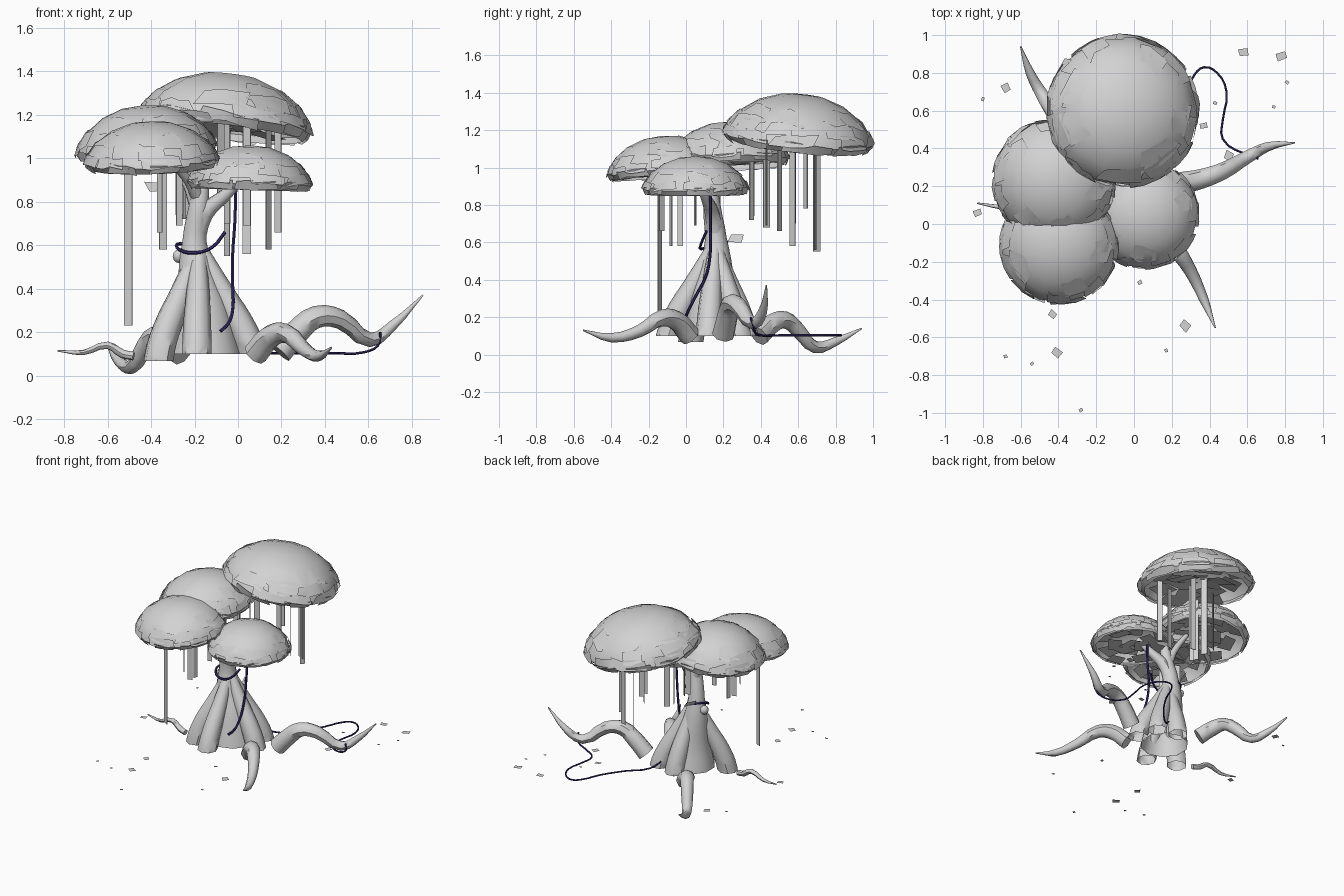
import bpy, bmesh, math, random
from mathutils import Vector, Matrix

random.seed(4)


def material(name, col):
    m = bpy.data.materials.new(name)
    m.diffuse_color = (*col, 1)
    return m


GREY = material("pale_grey", (0.65, 0.65, 0.65))
PURPLE = material("dark_purple", (0.04, 0.025, 0.15))


def finish(ob, mat, smooth=True):
    ob.data.materials.clear()
    ob.data.materials.append(mat)
    bpy.ops.object.select_all(action='DESELECT')
    ob.select_set(True)
    bpy.context.view_layer.objects.active = ob
    if smooth:
        bpy.ops.object.shade_smooth_by_angle(angle=math.radians(45))


def from_bmesh(name, bm, mat, smooth=True):
    me = bpy.data.meshes.new(name)
    bm.to_mesh(me)
    bm.free()
    ob = bpy.data.objects.new(name, me)
    bpy.context.collection.objects.link(ob)
    finish(ob, mat, smooth)
    return ob


def tube(name, pts, radii, mat=GREY, sides=2, steps=3, cut_z=None):
    """Smooth tapered tube through the given points, optionally cut flat and open at the foot."""
    cu = bpy.data.curves.new(name, 'CURVE')
    cu.dimensions = '3D'
    cu.bevel_depth = 1.0
    cu.bevel_resolution = sides
    cu.resolution_u = steps
    cu.use_fill_caps = True
    sp = cu.splines.new('BEZIER')
    sp.bezier_points.add(len(pts) - 1)
    for i, (b, p) in enumerate(zip(sp.bezier_points, pts)):
        b.co = p
        b.handle_left_type = b.handle_right_type = 'AUTO'
        b.radius = radii[i] if isinstance(radii, (list, tuple)) else radii
    ob = bpy.data.objects.new(name, cu)
    bpy.context.collection.objects.link(ob)
    bpy.ops.object.select_all(action='DESELECT')
    ob.select_set(True)
    bpy.context.view_layer.objects.active = ob
    bpy.ops.object.convert(target='MESH')
    ob = bpy.context.view_layer.objects.active
    if cut_z is not None:
        bm = bmesh.new()
        bm.from_mesh(ob.data)
        bmesh.ops.remove_doubles(bm, verts=bm.verts, dist=0.0001)
        bmesh.ops.bisect_plane(bm, geom=bm.verts[:] + bm.edges[:] + bm.faces[:],
                               plane_co=(0, 0, cut_z), plane_no=(0, 0, -1), clear_outer=True)
        bm.to_mesh(ob.data)
        bm.free()
    finish(ob, mat)


def plate(bm, mat4, w, h, jitter=0.25):
    """Irregular four-cornered flat leaf."""
    vs = []
    for sx, sy in ((-1, -1), (1, -1), (1, 1), (-1, 1)):
        k, j = random.uniform(1 - jitter, 1.1), random.uniform(1 - jitter, 1.1)
        vs.append(bm.verts.new(mat4 @ Vector((sx * w * k / 2, sy * h * j / 2, 0))))
    bm.faces.new(vs)


# Leafy domes: shell wrapped in ragged leaf plates, with flakes beneath
PROFILE = [(0, 1), (0.3, 0.96), (0.58, 0.81), (0.8, 0.58), (0.92, 0.33), (0.96, 0.15), (0.88, 0.02)]


def canopy(name, cx, cy, r, z0, h, tilt_x, tilt_y):
    bm = bmesh.new()
    n = 13

    def surf(a, s, push=1.0):
        i = min(int(s), 5)
        (r0, h0), (r1, h1) = PROFILE[i], PROFILE[i + 1]
        rr, hh = r0 + (r1 - r0) * (s - i), h0 + (h1 - h0) * (s - i)
        return bm.verts.new((rr * r * math.cos(a) * push, rr * r * math.sin(a) * push, hh * h + push * 0.01 - 0.01))

    rings = [[surf(0, 0)]] + [[surf(2 * math.pi * i / n, s) for i in range(n)] for s in range(1, 7)]
    for i in range(n):
        j = (i + 1) % n
        bm.faces.new((rings[0][0], rings[1][i], rings[1][j]))
        for lo, hi in zip(rings[2:], rings[1:]):
            bm.faces.new((hi[i], lo[i], lo[j], hi[j]))
    # leaf plates wrap along the slope, densest near the rim
    for s, count, push in ((2.6, 5, 1.015), (3.5, 7, 1.02), (4.4, 9, 1.03), (5.2, 9, 1.035)):
        for k in range(count):
            a = 2 * math.pi * (k + random.uniform(-0.3, 0.3)) / count
            half = random.uniform(0.2, 0.34)
            skew = random.uniform(-0.25, 0.25)
            top, bot = [], []
            for u in (-1, -0.3, 0.4, 1):
                b = a + u * half
                top.append(surf(b + random.uniform(-.04, .04), s - random.uniform(0.4, 0.7) + u * skew, push))
                bot.append(surf(b + random.uniform(-.08, .08), s + random.uniform(0.4, 0.9) + u * skew, push + 0.01))
            for i in range(3):
                bm.faces.new((top[i], bot[i], bot[i + 1], top[i + 1]))
    # overlapping flakes under the dome
    for k in range(16):
        a = k * 2.4
        d = 0.74 * r * math.sqrt((k + 0.5) / 16)
        m = (Matrix.Translation((d * math.cos(a), d * math.sin(a), h * random.uniform(0.06, 0.32)))
             @ Matrix.Rotation(a, 4, 'Z') @ Matrix.Rotation(random.uniform(0.0, 0.3), 4, 'Y')
             @ Matrix.Rotation(math.pi, 4, 'X'))
        plate(bm, m, 0.36 * r, 0.5 * r, 0.35)
    m = Matrix.Translation((cx, cy, z0)) @ Matrix.Rotation(tilt_x, 4, 'X') @ Matrix.Rotation(tilt_y, 4, 'Y')
    bm.transform(m)
    from_bmesh(name, bm, GREY)


canopy("canopy_top", -0.065, 0.595, 0.415, 1.115, 0.277, -0.10, 0.12)
canopy("canopy_left", -0.42, 0.23, 0.335, 1.00, 0.245, 0.03, -0.08)
canopy("canopy_front", -0.395, -0.11, 0.32, 0.95, 0.22, 0.10, -0.03)
canopy("canopy_right", 0.055, 0.05, 0.295, 0.85, 0.21, 0.0, 0.03)

# Trunk, branches and the buttress lobes at its foot
tube("trunk", [(-0.15, 0.15, 0.09), (-0.16, 0.15, 0.28), (-0.19, 0.16, 0.46), (-0.20, 0.16, 0.62),
               (-0.18, 0.14, 0.78), (-0.16, 0.14, 0.90)], [0.17, 0.13, 0.09, 0.058, 0.048, 0.03],
     sides=3, cut_z=0.1)
tube("branch_right", [(-0.20, 0.16, 0.62), (-0.15, 0.14, 0.75), (-0.06, 0.11, 0.83), (0.03, 0.07, 0.92)],
     [0.05, 0.042, 0.03, 0.018])
tube("branch_left", [(-0.19, 0.15, 0.78), (-0.23, 0.16, 0.88), (-0.32, 0.19, 1.03)], [0.035, 0.025, 0.016])
tube("branch_front", [(-0.18, 0.14, 0.82), (-0.23, 0.07, 0.90), (-0.32, -0.04, 1.0)], [0.035, 0.022, 0.014])
LOBES = [(-0.36, 0.03, 0.068), (-0.19, -0.09, 0.10), (0.065, 0.12, 0.10), (0.02, 0.28, 0.10),
         (-0.13, 0.32, 0.10)]
for i, (x, y, z) in enumerate(LOBES):
    c = Vector((-0.18, 0.155, 0))
    foot = Vector((x, y, 0))
    up = Vector((0, 0, 1))
    tube(f"trunk_lobe_{i + 1}", [c.lerp(foot, 1.08), c.lerp(foot, 0.97) + up * 0.13,
                                 c.lerp(foot, 0.75) + up * 0.25, c.lerp(foot, 0.45) + up * 0.38,
                                 c.lerp(foot, 0.08) + up * 0.56], [0.07, 0.068, 0.064, 0.054, 0.035], cut_z=z)

# Arching roots
tube("root_front", [(0.08, 0.02, 0.10), (0.15, -0.05, 0.18), (0.22, -0.13, 0.195), (0.30, -0.25, 0.125),
                    (0.37, -0.40, 0.09), (0.43, -0.55, 0.13)], [0.058, 0.055, 0.045, 0.034, 0.025, 0.004])
tube("root_right", [(0.19, 0.20, 0.11), (0.27, 0.22, 0.20), (0.36, 0.24, 0.27), (0.47, 0.28, 0.26),
                    (0.61, 0.36, 0.165), (0.71, 0.41, 0.23), (0.85, 0.43, 0.37)],
     [0.062, 0.058, 0.052, 0.045, 0.034, 0.025, 0.004])
tube("root_back", [(-0.26, 0.39, 0.10), (-0.33, 0.46, 0.165), (-0.38, 0.53, 0.185), (-0.43, 0.60, 0.13),
                   (-0.49, 0.69, 0.04), (-0.55, 0.80, 0.07), (-0.60, 0.94, 0.14)],
     [0.058, 0.055, 0.046, 0.042, 0.033, 0.024, 0.004])
tube("root_left", [(-0.83, 0.11, 0.115), (-0.71, 0.09, 0.107), (-0.60, 0.08, 0.14), (-0.53, 0.07, 0.10),
                   (-0.48, 0.06, 0.09)], [0.004, 0.012, 0.017, 0.02, 0.02])

# Knot on the trunk
bm = bmesh.new()
bmesh.ops.create_uvsphere(bm, u_segments=10, v_segments=6, radius=0.032,
                          matrix=Matrix.Translation((-0.27, 0.17, 0.55)))
from_bmesh("trunk_knot", bm, GREY)

# Thin purple creepers
tube("creeper_down", [(-0.01, 0.13, 0.86), (-0.015, 0.13, 0.70), (-0.025, 0.13, 0.55), (-0.025, 0.11, 0.43),
                      (-0.025, 0.045, 0.30), (-0.045, 0.015, 0.24), (-0.08, 0.0, 0.205)], 0.008, PURPLE, 1)
tube("creeper_loop", [(-0.06, 0.11, 0.66), (-0.12, 0.08, 0.59), (-0.20, 0.08, 0.565),
                      (-0.27, 0.12, 0.58), (-0.28, 0.17, 0.605), (-0.22, 0.22, 0.60)], 0.008, PURPLE, 1)
tube("creeper_ground", [(0.655, 0.345, 0.20), (0.645, 0.365, 0.14), (0.58, 0.375, 0.108), (0.47, 0.45, 0.103),
                        (0.47, 0.55, 0.103), (0.49, 0.70, 0.103), (0.44, 0.80, 0.103), (0.37, 0.83, 0.103),
                        (0.32, 0.79, 0.103), (0.26, 0.66, 0.103), (0.15, 0.50, 0.103),
                        (0.03, 0.38, 0.11), (-0.03, 0.34, 0.16)], 0.006, PURPLE, 1)

# Hanging strips: x, y, top, bottom, width, turn
STRIPS = [(-0.505, -0.14, 1.0, 0.23, 0.044, -0.5), (-0.345, -0.08, 1.02, 0.58, 0.036, 0.3),
          (-0.335, -0.03, 1.02, 0.58, 0.03, 1.2), (-0.27, 0.05, 1.04, 0.69, 0.03, 0.3),
          (-0.23, 0.35, 1.08, 0.72, 0.03, -0.8), (-0.05, 0.57, 1.16, 0.70, 0.04, -0.9),
          (-0.05, 0.70, 1.16, 0.55, 0.045, -1.0), (0.04, 0.43, 1.16, 0.69, 0.036, 0.2),
          (0.04, 0.69, 1.16, 0.56, 0.04, -0.2), (0.14, 0.57, 1.16, 0.58, 0.036, 0.9),
          (0.185, 0.50, 1.14, 0.66, 0.036, -0.6), (-0.08, 0.64, 1.16, 0.78, 0.036, 0.6),
          (-0.20, 0.43, 1.16, 0.68, 0.04, -1.0), (-0.24, 0.57, 1.16, 0.72, 0.04, 0.7),
          (-0.27, 0.36, 1.08, 0.74, 0.036, 0.2), (-0.36, -0.13, 1.02, 0.66, 0.036, -0.9)]
bm = bmesh.new()
for x, y, top, bot, w, turn in STRIPS:
    m = (Matrix.Translation((x, y, (top + bot) / 2)) @ Matrix.Rotation(turn, 4, 'Z')
         @ Matrix.Diagonal((w, 0.005, top - bot, 1)))
    bmesh.ops.create_cube(bm, size=1, matrix=m)
from_bmesh("hanging_strips", bm, GREY, False)

# Fallen leaves on the ground, plus loose ones by the trunk: x, y, size
FALLEN = [(0.58, 0.91, 0.05), (0.78, 0.89, 0.05), (0.81, 0.75, 0.02), (0.43, 0.64, 0.02), (0.74, 0.62, 0.02),
          (0.37, 0.52, 0.04), (0.50, 0.36, 0.05), (-0.68, 0.72, 0.05), (-0.80, 0.66, 0.02),
          (-0.83, 0.06, 0.045), (0.03, -0.31, 0.025), (0.27, -0.54, 0.055), (0.17, -0.67, 0.02),
          (-0.43, -0.48, 0.045), (-0.41, -0.68, 0.05), (-0.68, -0.70, 0.02), (-0.54, -0.74, 0.02),
          (-0.28, -0.985, 0.022)]
bm = bmesh.new()
for x, y, s in FALLEN:
    z = 0.17 if y == -0.54 else 0.112
    plate(bm, Matrix.Translation((x, y, z)) @ Matrix.Rotation(random.uniform(0, 3), 4, 'Z'), s, s * 0.85)
from_bmesh("fallen_leaves", bm, GREY, False)
bm = bmesh.new()
for pos, rx, rz in (((-0.22, 0.27, 0.62), 0.9, 1.1), ((-0.38, 0.15, 0.87), 0.9, 0.3)):
    m = Matrix.Translation(pos) @ Matrix.Rotation(rz, 4, 'Z') @ Matrix.Rotation(rx, 4, 'X')
    plate(bm, m, 0.09, 0.055)
from_bmesh("loose_leaves", bm, GREY, False)
